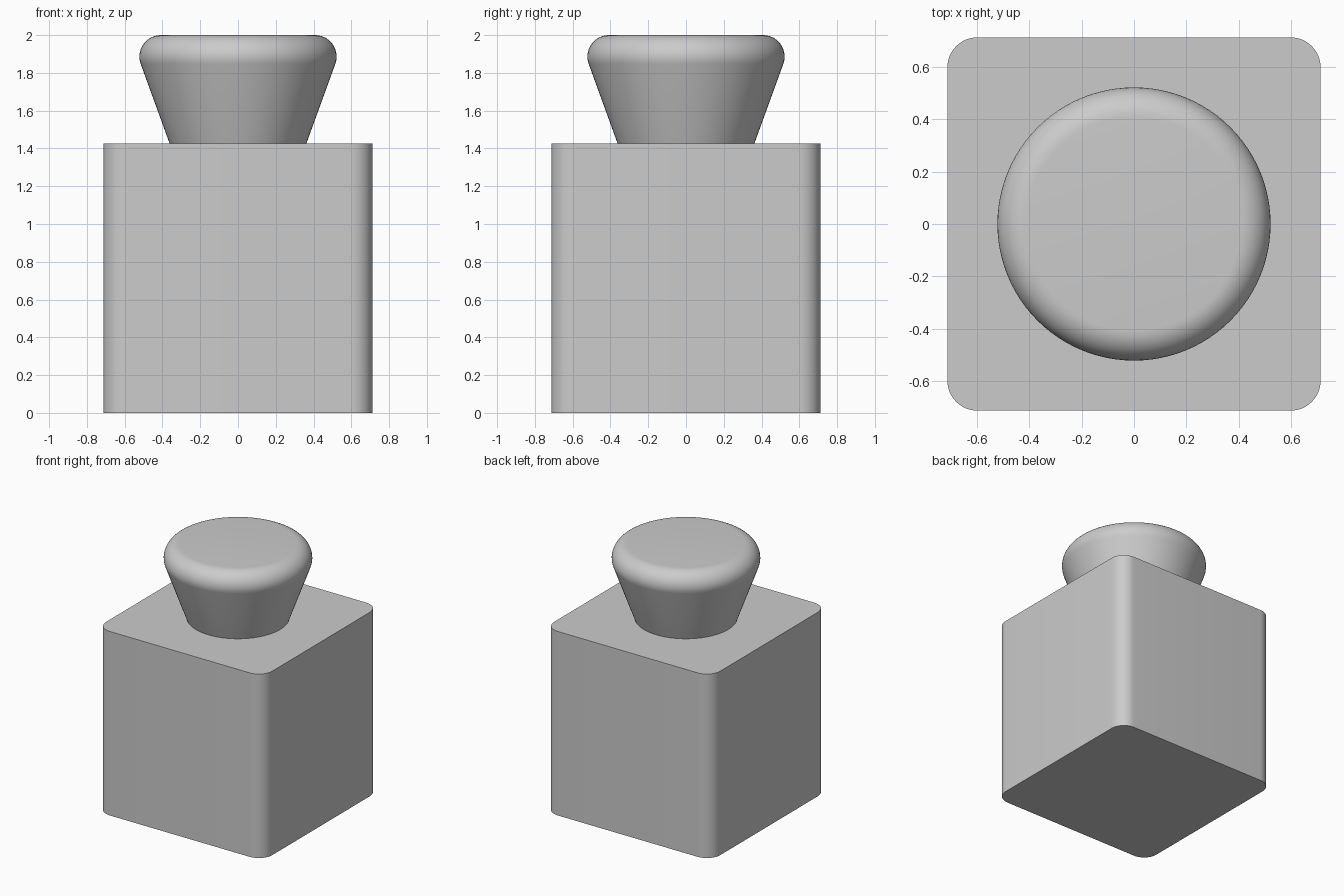
import bpy, bmesh
from math import sin, cos, radians

if "Cube" in bpy.data.objects:
    bpy.data.objects.remove(bpy.data.objects["Cube"], do_unlink=True)

HALF = 0.713
BODY_TOP = 2 * HALF

grey = bpy.data.materials.new("light_grey")
grey.use_nodes = True
colour = (0.6, 0.6, 0.6, 1)
grey.diffuse_color = colour
grey.node_tree.nodes["Principled BSDF"].inputs["Base Color"].default_value = colour


def finish(name, bm):
    bmesh.ops.recalc_face_normals(bm, faces=bm.faces)
    mesh = bpy.data.meshes.new(name)
    bm.to_mesh(mesh)
    bm.free()
    mesh.materials.append(grey)
    obj = bpy.data.objects.new(name, mesh)
    bpy.context.collection.objects.link(obj)
    bpy.ops.object.select_all(action="DESELECT")
    obj.select_set(True)
    bpy.context.view_layer.objects.active = obj
    bpy.ops.object.shade_smooth_by_angle(angle=radians(30))
    return obj


# Square body with rounded upright edges
bm = bmesh.new()
bmesh.ops.create_cube(bm, size=BODY_TOP)
bmesh.ops.translate(bm, verts=bm.verts, vec=(0, 0, HALF))
uprights = [e for e in bm.edges
            if abs(e.verts[0].co.z - e.verts[1].co.z) > HALF]
bmesh.ops.bevel(bm, geom=uprights, offset=0.115, offset_type="OFFSET",
                segments=12, profile=0.5, affect="EDGES")
finish("body", bm)

# Flared round knob with a rounded rim, stacked as rings
SIDES, STEPS, FILLET = 96, 14, 0.114
rim_r, rim_z, flare = 0.408, 2 - FILLET, 20
profile = [(0.362, BODY_TOP)]
for i in range(STEPS + 1):
    a = radians(-flare + (90 + flare) * i / STEPS)
    profile.append((rim_r + FILLET * cos(a), rim_z + FILLET * sin(a)))

bm = bmesh.new()
rings = []
for r, z in profile:
    angles = [radians(360 * k / SIDES) for k in range(SIDES)]
    rings.append([bm.verts.new((r * cos(a), r * sin(a), z)) for a in angles])
for low, high in zip(rings, rings[1:]):
    for k in range(SIDES):
        n = (k + 1) % SIDES
        bm.faces.new((low[k], low[n], high[n], high[k]))
bm.faces.new(rings[0])
bm.faces.new(rings[-1])
finish("knob", bm)
